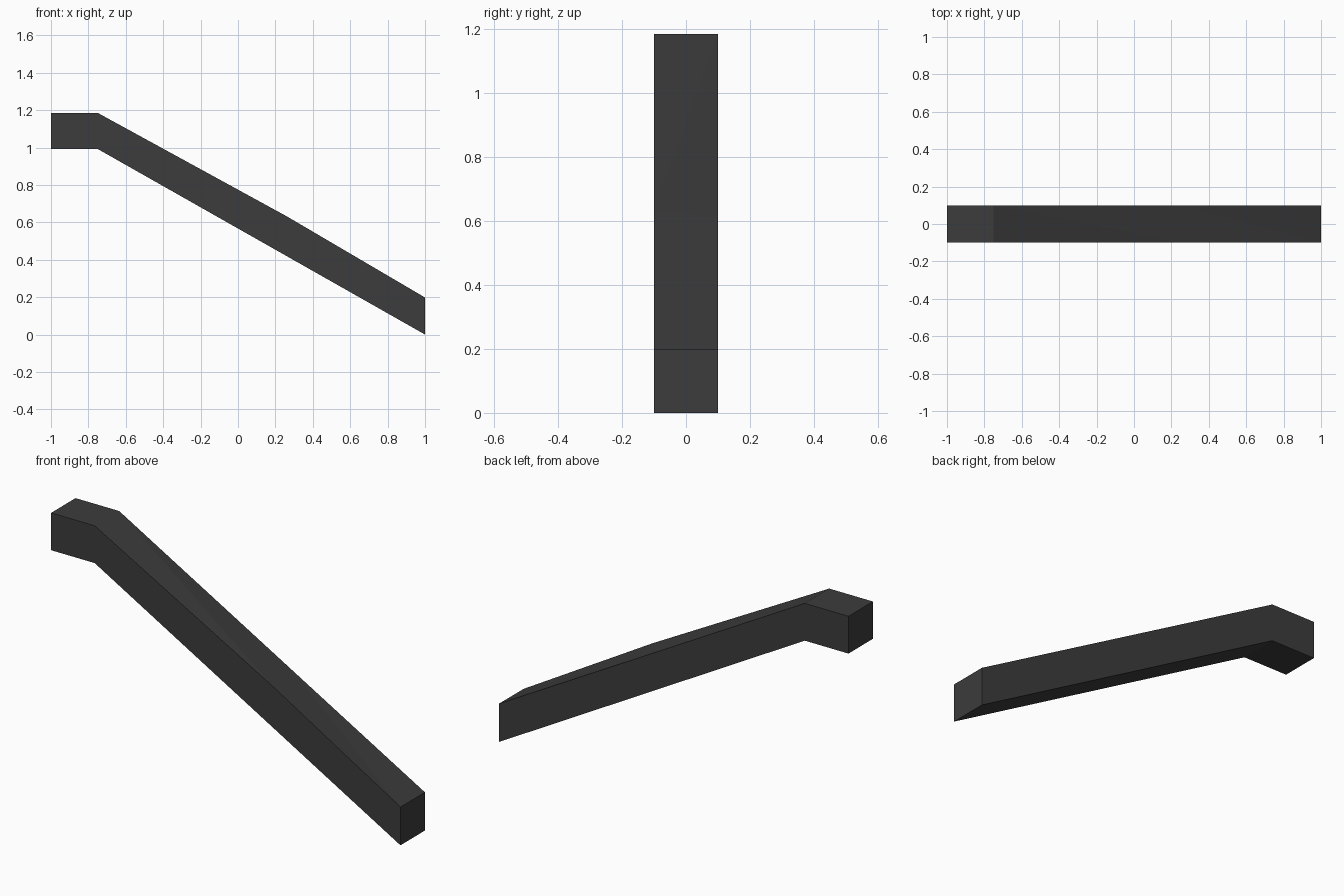
import bpy
import bmesh

default = bpy.data.objects.get("Cube")
if default:
    bpy.data.objects.remove(default, do_unlink=True)

# Dark grey paint
GREY = (0.045, 0.045, 0.045, 1)
mat = bpy.data.materials.new("dark_grey")
mat.use_nodes = True
mat.diffuse_color = GREY
mat.node_tree.nodes["Principled BSDF"].inputs["Base Color"].default_value = GREY

# Side profile of the rail (x, z), clockwise from the top of the level end
HALF_WIDTH = 0.1
LEVEL_X, TOP, BOTTOM, END_TOP = -0.75, 1.185, 0.992, 0.198
KINK_X, KINK_RISE = 0.26, 0.017
slope = (END_TOP - TOP) / (1 - LEVEL_X)
kink_z = TOP + slope * (KINK_X - LEVEL_X)
profile = [(-1, TOP), (LEVEL_X, TOP), (KINK_X, kink_z), (1, END_TOP),
           (1, 0), (LEVEL_X, BOTTOM), (-1, BOTTOM)]

# Extrude the profile across the width
bm = bmesh.new()
front = [bm.verts.new((x, -HALF_WIDTH, z)) for x, z in profile]
back = [bm.verts.new((x, HALF_WIDTH, z)) for x, z in profile]
bm.faces.new(front)
bm.faces.new(reversed(back))
for i in range(len(profile)):
    j = (i + 1) % len(profile)
    bm.faces.new((front[i], back[i], back[j], front[j]))

# Slight rise in the front top edge; the back edge stays straight
front[2].co.z += KINK_RISE
bmesh.ops.triangulate(bm, faces=[f for f in bm.faces if front[2] in f.verts and back[2] in f.verts])
bmesh.ops.recalc_face_normals(bm, faces=bm.faces[:])

mesh = bpy.data.meshes.new("sloped_rail")
bm.to_mesh(mesh)
bm.free()
mesh.materials.append(mat)
rail = bpy.data.objects.new("sloped_rail", mesh)
bpy.context.collection.objects.link(rail)
